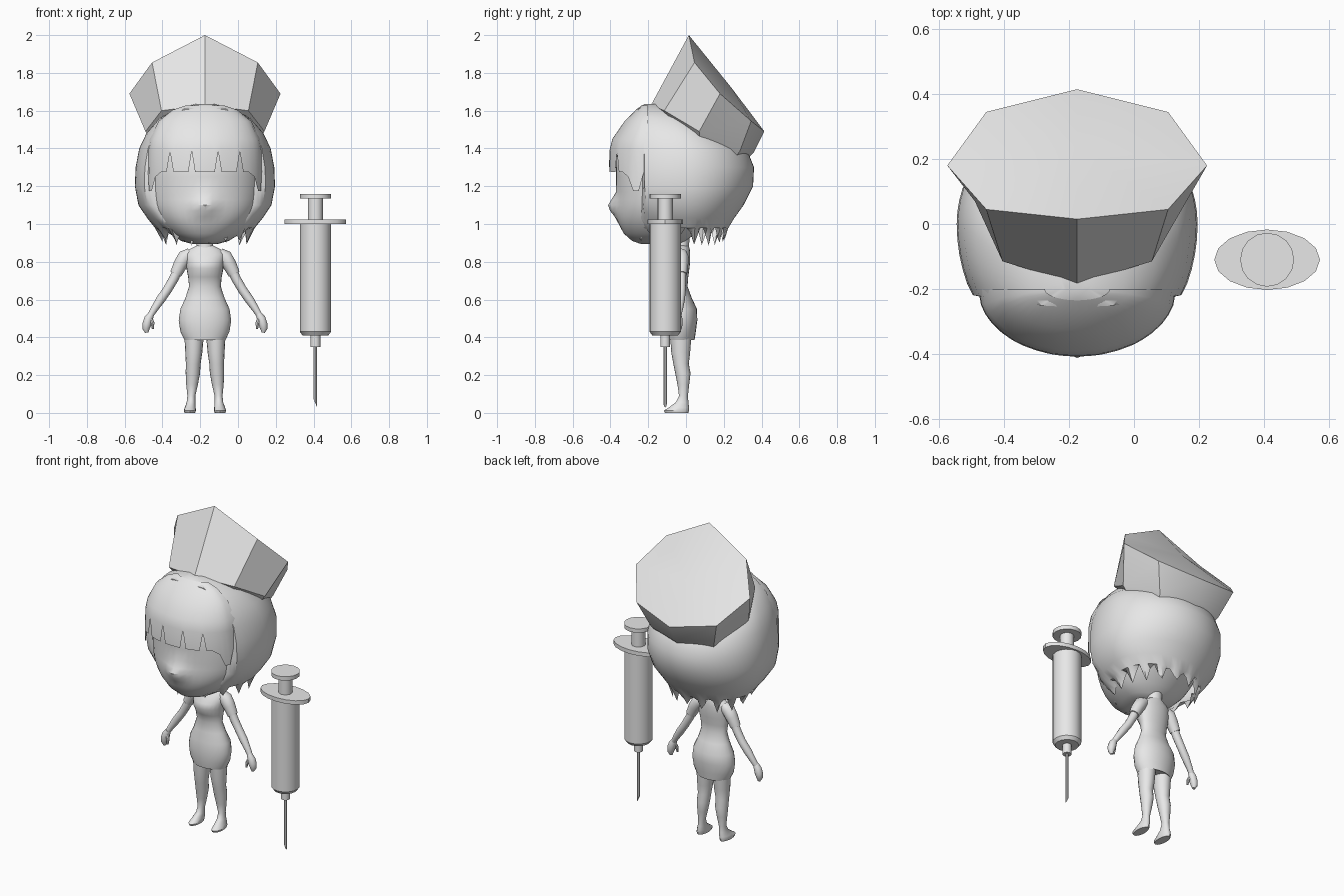
import bpy, bmesh, math
from mathutils import Vector

CX = -0.175                      # centre line of the figure
SX, SY = 0.41, -0.11             # axis of the syringe

grey = bpy.data.materials.new("light_grey")
grey.diffuse_color = (0.8, 0.8, 0.8, 1)


def loft(name, rings, closed=True, start=True, end=True, angle=40, offset=CX):
    """Skin a list of point rings into one object."""
    bm = bmesh.new()
    rows = [[bm.verts.new((p[0] + offset, p[1], p[2])) for p in r] for r in rings]
    n = len(rows[0])
    for a, b in zip(rows, rows[1:]):
        for i in range(n if closed else n - 1):
            j = (i + 1) % n
            bm.faces.new((a[i], a[j], b[j], b[i]))
    if start:
        bm.faces.new(rows[0])
    if end:
        bm.faces.new(rows[-1])
    bmesh.ops.recalc_face_normals(bm, faces=bm.faces)
    me = bpy.data.meshes.new(name)
    bm.to_mesh(me)
    bm.free()
    me.materials.append(grey)
    ob = bpy.data.objects.new(name, me)
    bpy.context.collection.objects.link(ob)
    bpy.ops.object.select_all(action='DESELECT')
    ob.select_set(True)
    bpy.context.view_layer.objects.active = ob
    bpy.ops.object.shade_smooth_by_angle(angle=math.radians(angle))
    return ob


def oval(z, w, front, back, yc=None, n=24, x=0.0):
    """Horizontal ring with separate front and back depth."""
    yc = (front + back) / 2 if yc is None else yc
    pts = []
    for i in range(n):
        t = 2 * math.pi * i / n
        s = math.sin(t)
        y = yc + s * (back - yc if s > 0 else yc - front)
        pts.append(Vector((x + w * math.cos(t), y, z)))
    return pts


def tube(name, path, n=12):
    """Round limb along points (x, y, z, radius)."""
    pts = [Vector(p[:3]) for p in path]
    rings = []
    for k, p in enumerate(pts):
        d = (pts[min(k + 1, len(pts) - 1)] - pts[max(k - 1, 0)]).normalized()
        u = d.cross(Vector((0, 1, 0))).normalized()
        v = d.cross(u)
        r = path[k][3]
        rings.append([p + r * (u * math.cos(6.28319 * i / n) + v * math.sin(6.28319 * i / n))
                      for i in range(n)])
    return loft(name, rings)


# Head with pointed nose
head = [oval(z, w, f, b, -0.1, 48) for z, w, f, b in (
    (0.895, 0.07, -0.24, -0.03), (0.91, 0.125, -0.285, 0.0), (0.95, 0.19, -0.33, 0.05),
    (1.0, 0.24, -0.355, 0.10), (1.04, 0.265, -0.365, 0.14), (1.07, 0.28, -0.367, 0.17),
    (1.1, 0.29, -0.368, 0.19), (1.13, 0.295, -0.367, 0.2), (1.17, 0.3, -0.365, 0.21),
    (1.25, 0.3, -0.37, 0.22), (1.35, 0.29, -0.37, 0.2), (1.47, 0.24, -0.32, 0.1),
    (1.55, 0.15, -0.24, 0.0))]
for ring in head:
    for p in ring:
        if p.y < -0.1:
            p.y -= 0.045 * math.exp(-(p.x / 0.06) ** 2 - ((p.z - 1.095) / 0.05) ** 2)
loft("head", head)

# Main hair: rounded helmet, cut flat in front, ragged at the hem
hair = [oval(z, w, yc - 0.45 * w / 0.37, b, yc, 60) for z, w, b, yc in (
    (1.635, 0.05, -0.11, -0.16), (1.61, 0.15, -0.02, -0.13), (1.56, 0.24, 0.10, -0.09),
    (1.48, 0.31, 0.23, -0.04), (1.4, 0.348, 0.32, -0.01), (1.3, 0.367, 0.36, 0),
    (1.2, 0.371, 0.355, 0), (1.1, 0.352, 0.305, 0), (1.03, 0.305, 0.255, 0),
    (0.98, 0.265, 0.225, 0), (0.93, 0.225, 0.205, 0))]
for ring in hair:
    for p in ring:
        p.y = max(p.y, -0.255 + 0.35 * p.x * p.x)
for i, p in enumerate(hair[-1]):
    p.z = (0.985, 0.945, 0.9, 0.955)[i % 4] + 0.015 * math.sin(i * 1.9)
loft("hair", hair, end=False)

# Fringe: curved sheet with four slits and longer side locks
slits = (0.07, 0.185)
cols = sorted({s * x for s in (-1, 1) for a in slits for x in (a - 0.018, a, a + 0.018)}
              | {s * x for s in (-1, 1) for x in (0, 0.03, 0.125, 0.232, 0.262, 0.282, 0.296, 0.305)})
fringe = []
for z, w, f in ((1.628, 0.1, -0.235), (1.605, 0.17, -0.265), (1.545, 0.245, -0.325),
                (1.45, 0.292, -0.39), (1.39, 0.303, -0.405), (1.275, 0.305, -0.408)):
    row = []
    for c in cols:
        u = c / 0.305
        zz = z
        if z < 1.3:
            a = abs(c)
            zz = 1.385 if a in slits else 1.275 if a < 0.24 else 1.25
            if a > 0.27:
                zz = 1.175 if a < 0.3 else 1.36
        row.append((u * w, -0.2 + (f + 0.2) * math.sqrt(max(0, 1 - u * u)), zz))
    fringe.append(row)
loft("fringe", fringe, closed=False, start=False, end=False)


# Tall cap with eight-sided slanted crown
def mirrored(half):
    return half + [(-x, y, z) for x, y, z in reversed(half[1:-1])]


crown = mirrored([(0, 0.015, 2.0), (0.28, 0.045, 1.855), (0.4, 0.18, 1.69),
                  (0.28, 0.345, 1.545), (0, 0.415, 1.49)])
brim = mirrored([(0, -0.185, 1.63), (0.23, -0.115, 1.6), (0.315, 0.07, 1.49),
                 (0.22, 0.285, 1.385), (0, 0.36, 1.38)])
inner = [(x * 0.9, 0.08 + (y - 0.08) * 0.85, z - 0.04) for x, y, z in brim]
centre = [(0, 0.24, 1.722)] * 8
cap = loft("cap", [inner, brim, crown, centre], start=False, end=False, angle=35)
bm = bmesh.new()
bm.from_mesh(cap.data)
bmesh.ops.remove_doubles(bm, verts=bm.verts, dist=0.0005)
bm.to_mesh(cap.data)
bm.free()

# Neck
loft("neck", [oval(z, w, f, b) for z, w, f, b in (
    (0.82, 0.06, -0.08, 0.015), (0.87, 0.043, -0.065, 0.015), (0.94, 0.045, -0.07, 0.02))])

# Fitted dress
loft("dress", [oval(z, w, f, b, -0.03) for z, w, f, b in (
    (0.395, 0.09, -0.08, 0.03), (0.385, 0.108, -0.1, 0.045), (0.43, 0.13, -0.108, 0.052),
    (0.49, 0.139, -0.11, 0.06), (0.55, 0.13, -0.105, 0.058), (0.61, 0.103, -0.092, 0.03),
    (0.67, 0.084, -0.085, 0.008), (0.72, 0.089, -0.1, 0.012), (0.765, 0.098, -0.125, 0.018),
    (0.8, 0.1, -0.118, 0.022), (0.84, 0.108, -0.085, 0.022), (0.865, 0.085, -0.07, 0.02),
    (0.885, 0.045, -0.06, 0.015))])

for side, s in (("left", 1), ("right", -1)):
    # Short sleeve, bare arm and hand
    tube(side + "_sleeve", [(s * x, -0.025, z, r) for x, z, r in (
        (0.075, 0.845, 0.03), (0.105, 0.825, 0.04), (0.13, 0.785, 0.037), (0.155, 0.735, 0.031))])
    tube(side + "_arm", [(s * x, y, z, r) for x, y, z, r in (
        (0.14, -0.025, 0.765, 0.026), (0.165, -0.025, 0.71, 0.025), (0.2, -0.025, 0.65, 0.024),
        (0.235, -0.03, 0.6, 0.024), (0.268, -0.035, 0.55, 0.019), (0.288, -0.04, 0.517, 0.016))])
    tube(side + "_hand", [(s * x, -0.042, z, r) for x, z, r in (
        (0.284, 0.525, 0.016), (0.298, 0.5, 0.023), (0.307, 0.47, 0.024),
        (0.312, 0.445, 0.019), (0.308, 0.425, 0.009))])
    tube(side + "_thumb", [(s * x, y, z, r) for x, y, z, r in (
        (0.29, -0.045, 0.505, 0.011), (0.277, -0.055, 0.475, 0.01), (0.276, -0.06, 0.445, 0.005))], 8)
    # Leg with foot
    loft(side + "_leg", [oval(z, w, f, b, x=s * x, n=16) for z, x, w, f, b in (
        (0.0, 0.08, 0.028, -0.112, 0.012), (0.012, 0.08, 0.032, -0.118, 0.016),
        (0.028, 0.078, 0.029, -0.092, 0.016), (0.055, 0.074, 0.023, -0.055, 0.013),
        (0.09, 0.072, 0.021, -0.037, 0.01), (0.15, 0.068, 0.031, -0.045, 0.017),
        (0.21, 0.064, 0.038, -0.057, 0.024), (0.26, 0.062, 0.039, -0.067, 0.015),
        (0.32, 0.059, 0.045, -0.078, 0.022), (0.43, 0.057, 0.053, -0.085, 0.03))])


# Syringe
def turned(name, profile, n=16, wide=1.0):
    """Upright turned part; profile holds (z, radius)."""
    rings = [[(r * wide * math.cos(6.28319 * i / n), SY + r * math.sin(6.28319 * i / n), z)
              for i in range(n)] for z, r in profile]
    return loft(name, rings, offset=SX, angle=35)


turned("plunger_disc", [(1.135, 0.083), (1.16, 0.083)])
turned("plunger_rod", [(1.02, 0.04), (1.14, 0.04)])
turned("finger_flange", [(1.0, 0.093), (1.025, 0.093)], wide=1.75)
turned("barrel", [(0.41, 0.068), (0.43, 0.083), (1.005, 0.083)])
turned("nozzle", [(0.35, 0.026), (0.415, 0.026)], 12)
needle = turned("needle", [(0.05, 0.009), (0.355, 0.009)], 8)
for v in needle.data.vertices:      # slanted needle point
    if v.co.z < 0.1:
        v.co.z = 0.05 - (v.co.x - SX) * 2.4
